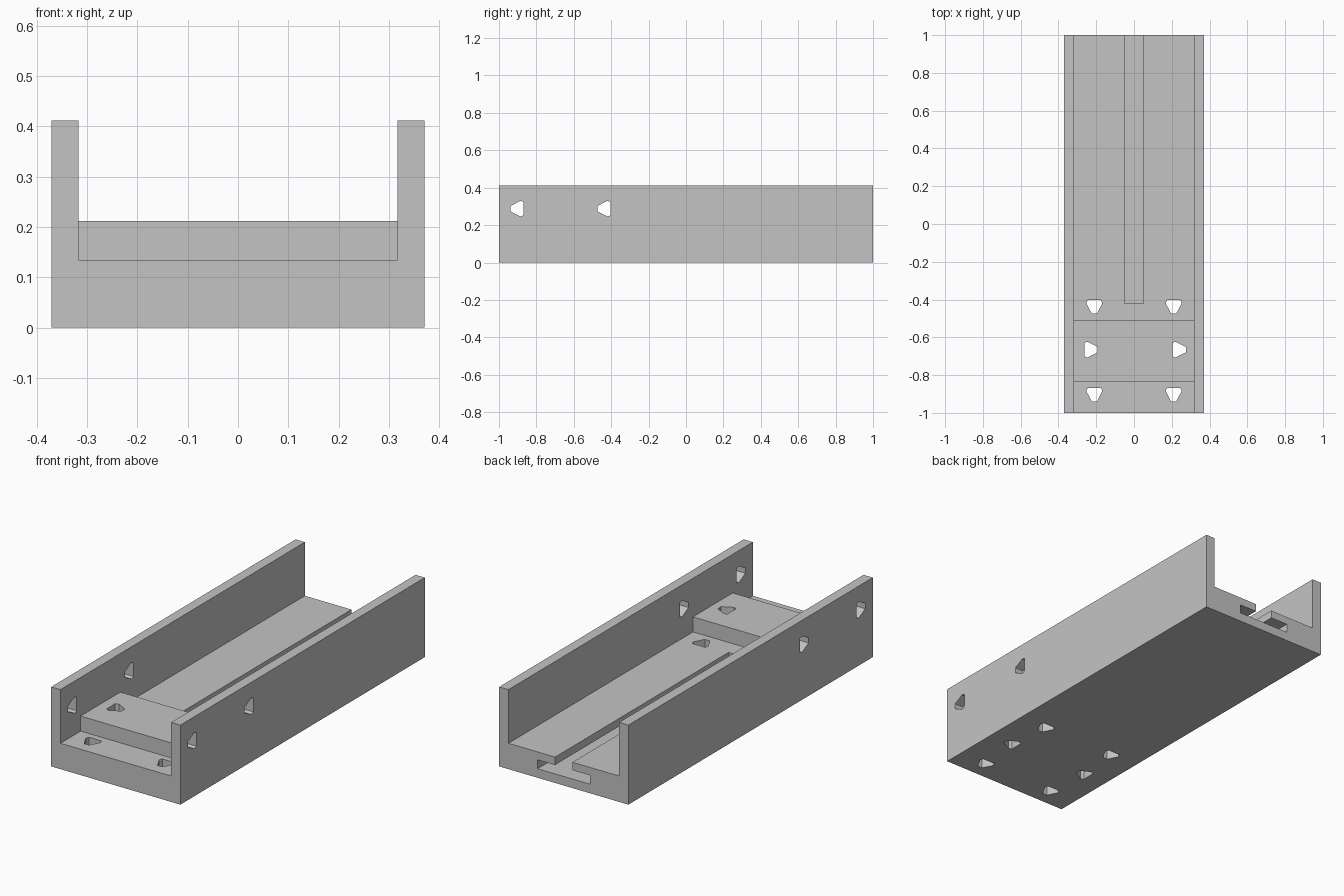
import bpy
import bmesh
from math import pi
from mathutils import Matrix

cube = bpy.data.objects.get("Cube")
if cube:
    bpy.data.objects.remove(cube, do_unlink=True)

# Main dimensions
HALF_W, INNER_W, HALF_L = 0.37, 0.317, 1.0
WALL_TOP, FLOOR, STEP_TOP = 0.412, 0.134, 0.212

grey = bpy.data.materials.new("light grey")
grey.use_nodes = True
colour = (0.55, 0.55, 0.55, 1)
grey.diffuse_color = colour
grey.node_tree.nodes["Principled BSDF"].inputs["Base Color"].default_value = colour


def prism(name, outline, low, high, matrix=Matrix()):
    """Extrude a flat outline from low to high along local z."""
    bm = bmesh.new()
    face = bm.faces.new([bm.verts.new((x, y, low)) for x, y in outline])
    ext = bmesh.ops.extrude_face_region(bm, geom=[face])
    verts = [g for g in ext["geom"] if isinstance(g, bmesh.types.BMVert)]
    bmesh.ops.translate(bm, verts=verts, vec=(0, 0, high - low))
    bmesh.ops.transform(bm, matrix=matrix, verts=bm.verts)
    bmesh.ops.recalc_face_normals(bm, faces=bm.faces)
    mesh = bpy.data.meshes.new(name)
    bm.to_mesh(mesh)
    bm.free()
    mesh.materials.append(grey)
    obj = bpy.data.objects.new(name, mesh)
    bpy.context.collection.objects.link(obj)
    return obj


def combine(target, tool, operation):
    """Apply a boolean and discard the tool."""
    mod = target.modifiers.new(operation.lower(), "BOOLEAN")
    mod.operation, mod.solver, mod.object = operation, "EXACT", tool
    tool.hide_render = True
    bpy.context.view_layer.objects.active = target
    bpy.ops.object.modifier_apply(modifier=mod.name)
    bpy.data.objects.remove(tool, do_unlink=True)


def mirrored(half):
    """Complete a right-hand half outline across x = 0."""
    return half + [(-x, y) for x, y in reversed(half)]


# Local z runs toward -y, local y runs up
along = Matrix.Rotation(pi / 2, 4, "X")

# U-shaped channel
channel = prism("channel", mirrored([
    (HALF_W, 0), (HALF_W, WALL_TOP), (INNER_W, WALL_TOP), (INNER_W, FLOOR)]),
    -HALF_L, HALF_L, along)

# Raised step across the floor, sunk into floor and walls
step = prism("raised_step", mirrored([(0.34, 0.07), (0.34, STEP_TOP)]),
             0.51, 0.835, along)
combine(channel, step, "UNION")

# T-shaped slot, open at the back end
slot = prism("t_slot", mirrored([
    (0.15, 0.047), (0.15, 0.093), (0.05, 0.093), (0.05, 0.16)]),
    -1.1, 0.42, along)
combine(channel, slot, "DIFFERENCE")

# Blunt triangular screw holes, tip toward local -y
hole = mirrored([(0.014, -0.036), (0.042, 0.018), (0.036, 0.035)])


def drill(location, rotation, low, high):
    cutter = prism("hole_cutter", hole, low, high,
                   Matrix.Translation(location) @ rotation)
    combine(channel, cutter, "DIFFERENCE")


for y in (-0.903, -0.438):
    for x in (-0.21, 0.21):
        drill((x, y, 0), Matrix(), -0.1, 0.3)
    # Straight through both side walls
    drill((0, y, 0.288), Matrix.Rotation(pi / 2, 4, "Y"), -0.5, 0.5)

# Holes through the raised step, tips toward +x
for x in (-0.228, 0.238):
    drill((x, -0.665, 0), Matrix.Rotation(pi / 2, 4, "Z"), -0.1, 0.3)
